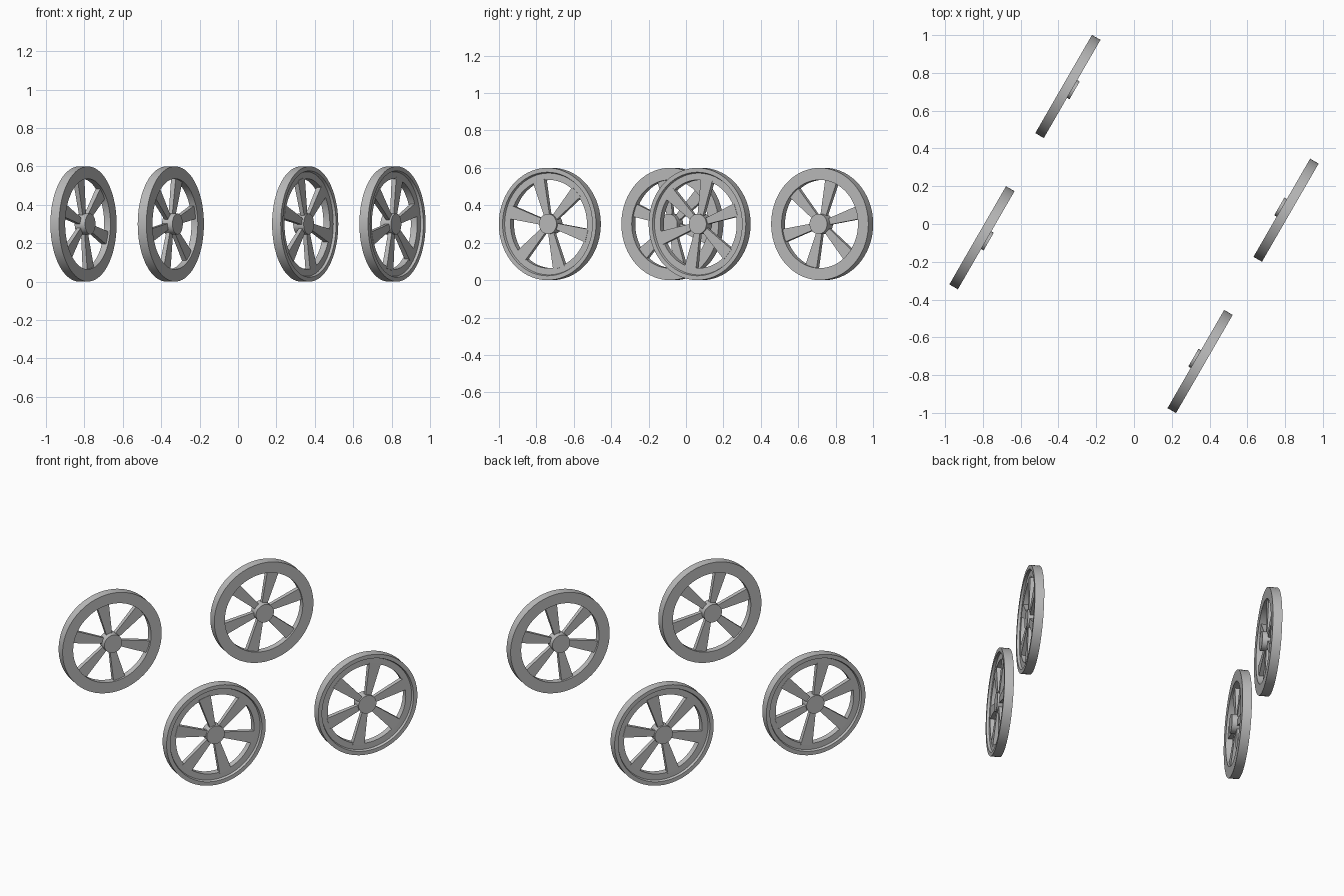
import bpy
import bmesh
import math
from mathutils import Matrix, Vector

cube = bpy.data.objects.get("Cube")
if cube:
    bpy.data.objects.remove(cube, do_unlink=True)

SEGMENTS = 72
RADIUS = 0.3
HALF_WIDTH = 0.026

grey = bpy.data.materials.new("plain grey")
grey.use_nodes = True
colour = (0.5, 0.5, 0.5, 1)
grey.diffuse_color = colour
grey.node_tree.nodes["Principled BSDF"].inputs["Base Color"].default_value = colour


def finish(name, bm, matrix, angle=30):
    bmesh.ops.recalc_face_normals(bm, faces=bm.faces)
    mesh = bpy.data.meshes.new(name)
    bm.to_mesh(mesh)
    bm.free()
    obj = bpy.data.objects.new(name, mesh)
    bpy.context.collection.objects.link(obj)
    mesh.materials.append(grey)
    obj.matrix_world = matrix
    bpy.ops.object.select_all(action='DESELECT')
    obj.select_set(True)
    bpy.context.view_layer.objects.active = obj
    bpy.ops.object.shade_smooth_by_angle(angle=math.radians(angle))


def lathe(profile, closed):
    """Spin (axial, radius) points around the local x axis."""
    bm = bmesh.new()
    rings = []
    for i in range(SEGMENTS):
        a = 2 * math.pi * i / SEGMENTS
        rings.append([bm.verts.new((x, r * math.cos(a), r * math.sin(a)))
                      for x, r in profile])
    count = len(profile)
    for i, ring in enumerate(rings):
        after = rings[(i + 1) % SEGMENTS]
        for j in range(count if closed else count - 1):
            k = (j + 1) % count
            bm.faces.new((ring[j], ring[k], after[k], after[j]))
    if not closed:
        for j in (0, count - 1):
            bm.faces.new([ring[j] for ring in rings])
    return bm


def spokes(phase):
    """Six tapered spokes, wider towards the rim."""
    bm = bmesh.new()
    for i in range(6):
        turn = Matrix.Rotation(math.radians(phase + 60 * i), 3, 'X')
        ends = []
        for r, half, depth in ((0.04, 0.016, 0.011), (0.243, 0.036, 0.014)):
            corners = ((-depth, -half), (depth, -half), (depth, half), (-depth, half))
            ends.append([bm.verts.new(turn @ Vector((x, r, w))) for x, w in corners])
        for j in range(4):
            k = (j + 1) % 4
            bm.faces.new((ends[0][j], ends[0][k], ends[1][k], ends[1][j]))
        for end in ends:
            bm.faces.new(end)
    return bm


# Rim section: plain inner side at -x, stepped recess on the outer side at +x
rim = [(-HALF_WIDTH, 0.236), (-HALF_WIDTH, RADIUS), (HALF_WIDTH, RADIUS),
       (HALF_WIDTH, 0.277), (0.012, 0.272), (0.012, 0.236)]
# Hub stands proud on the inner side
hub = [(-0.041, 0.054), (0.022, 0.054)]

# Left-hand pair, and the right-hand pair as its half turn about z
wheels = {"front": (0.35, -0.728, 45), "rear": (0.805, 0.073, 18)}
for side, half_turn in (("left", 0), ("right", math.pi)):
    for place, (x, y, phase) in wheels.items():
        matrix = (Matrix.Rotation(half_turn, 4, 'Z')
                  @ Matrix.Translation((x, y, RADIUS))
                  @ Matrix.Rotation(math.radians(-30), 4, 'Z'))
        label = f"{side}_{place}_wheel"
        finish(label + "_rim", lathe(rim, True), matrix)
        finish(label + "_hub", lathe(hub, False), matrix)
        finish(label + "_spokes", spokes(phase), matrix)
